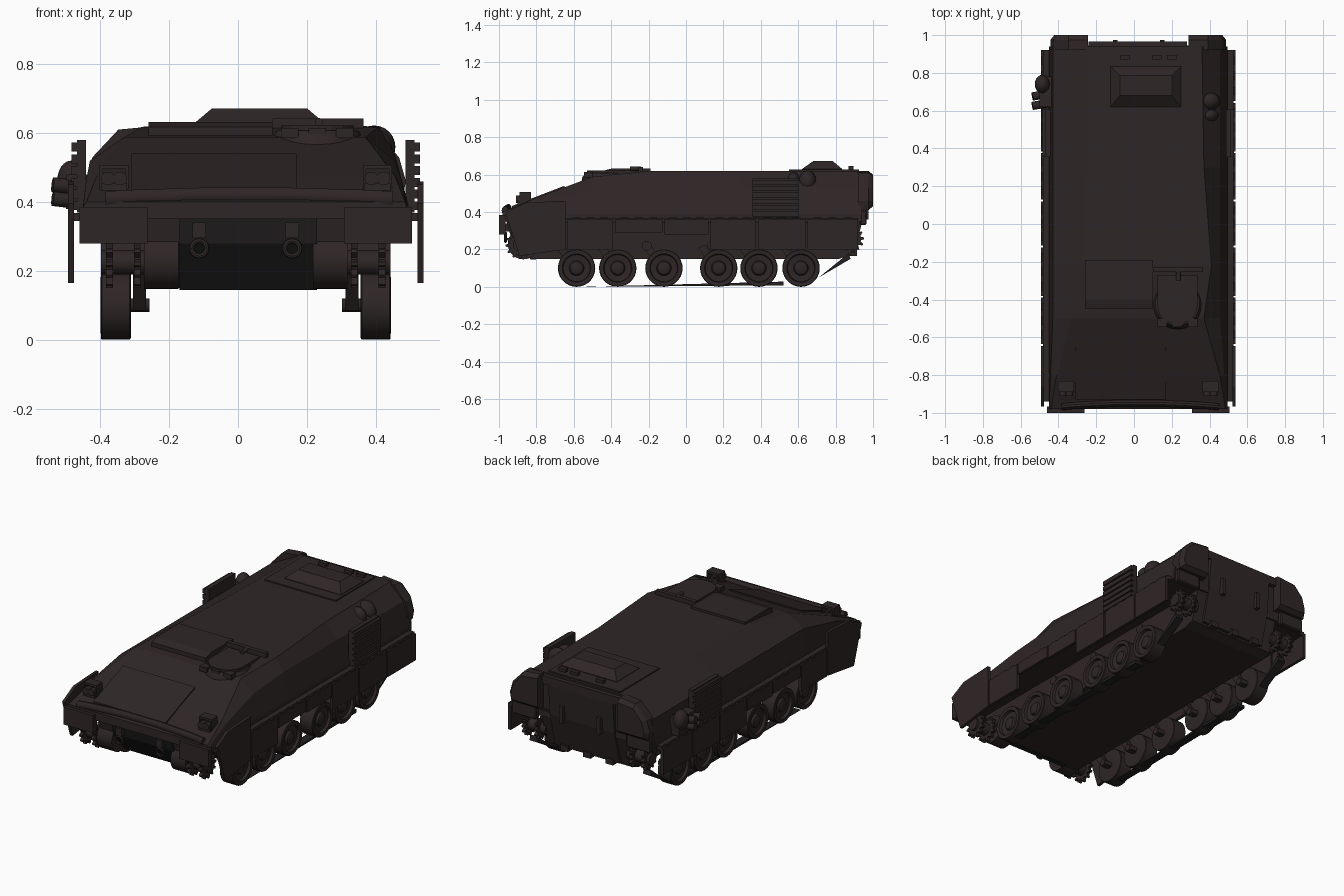
import bpy, bmesh, math
from mathutils import Vector

if "Cube" in bpy.data.objects:
    bpy.data.objects.remove(bpy.data.objects["Cube"])

CX = 0.0225  # the hull sits slightly off centre

def material(name, c):
    m = bpy.data.materials.new(name)
    m.diffuse_color = (*c, 1)
    m.use_nodes = True
    m.node_tree.nodes["Principled BSDF"].inputs["Base Color"].default_value = m.diffuse_color
    return m

BODY = material("dark brown paint", (0.028, 0.019, 0.019))
DARK = material("blackened steel", (0.016, 0.014, 0.014))

def make(name, verts, faces, mat=BODY, bevel=0, smooth=False):
    me = bpy.data.meshes.new(name)
    me.from_pydata([tuple(v) for v in verts], [], faces)
    bm = bmesh.new(); bm.from_mesh(me)
    bmesh.ops.recalc_face_normals(bm, faces=bm.faces)
    if bevel:
        bmesh.ops.bevel(bm, geom=bm.edges[:], offset=bevel, segments=1, affect='EDGES')
    bm.to_mesh(me); bm.free()
    me.materials.append(mat)
    ob = bpy.data.objects.new(name, me)
    bpy.context.collection.objects.link(ob)
    if smooth:
        bpy.ops.object.select_all(action='DESELECT')
        ob.select_set(True)
        bpy.context.view_layer.objects.active = ob
        bpy.ops.object.shade_smooth_by_angle(angle=math.radians(35))
    return ob

def loft(name, rings, **kw):
    n = len(rings[0])
    verts = [v for r in rings for v in r]
    faces = [(i*n+j, i*n+(j+1) % n, (i+1)*n+(j+1) % n, (i+1)*n+j)
             for i in range(len(rings)-1) for j in range(n)]
    faces += [tuple(range(n)), tuple(range((len(rings)-1)*n, len(rings)*n))]
    return make(name, verts, faces, **kw)

def box(name, x0, x1, y0, y1, z0, z1, **kw):
    return loft(name, [[(x0, y0, z), (x1, y0, z), (x1, y1, z), (x0, y1, z)] for z in (z0, z1)], **kw)

def side_prism(name, pts, x0, x1, **kw):      # outline in y, z
    return loft(name, [[(x, y, z) for y, z in pts] for x in (x0, x1)], **kw)

def lathe(name, profile, centre, axis=(1, 0, 0), n=28, **kw):  # profile: along, radius
    rot = Vector((0, 0, 1)).rotation_difference(Vector(axis)).to_matrix()
    rings = [[Vector(centre) + rot @ Vector((r*math.cos(a), r*math.sin(a), d))
              for a in (2*math.pi*k/n for k in range(n))] for d, r in profile]
    return loft(name, rings, smooth=True, **kw)

def rod(name, a, b, r, n=12, **kw):
    d = Vector(b) - Vector(a)
    return lathe(name, [(0, r), (d.length, r)], a, d.normalized(), n, **kw)

def mx(s, *xs):                                # mirrored x pair, sorted
    return sorted(CX + s*x for x in xs)

def glacis(y):
    return 0.41 + 0.385*(y + 0.97)

# Upper hull: lofted cross sections from nose to tail
sections = [  # y, z1, left mid x/z, left top x, top z, right top x, right mid x/z
    (-0.98, .375, -.450, .385, -.44, .400, .485, .490, .385),
    (-0.80, .390, -.442, .455, -.41, .476, .455, .478, .455),
    (-0.50, .390, -.430, .520, -.33, .588, .370, .455, .520),
    (-0.22, .390, -.430, .520, -.28, .618, .410, .455, .540),
    (0.30, .390, -.430, .520, -.25, .620, .370, .455, .540),
    (0.94, .390, -.430, .520, -.24, .620, .360, .455, .530)]
loft("upper_hull", [[(-.45, y, .35), (-.45, y, z1), (lx, y, lz), (tx, y, tz),
                     (rt, y, tz), (rx, y, rz), (.495, y, z1), (.495, y, .35)]
                    for y, z1, lx, lz, tx, tz, rt, rx, rz in sections])

# Lower hull tub
side_prism("lower_hull", [(-.95, .38), (-.93, .28), (-.82, .15), (.82, .15), (.88, .17), (.945, .40)],
           CX-.285, CX+.285)
side_prism("front_lower_plate", [(-.96, .35), (-.94, .28), (-.83, .145), (-.8, .145), (-.9, .35)],
           -.17, .23, mat=DARK)
box("nose_plate", -.26, .32, -.965, -.9, .35, .39)

# Rear ramp with hinges and latches
side_prism("rear_door", [(.945, .58), (.965, .56), (.95, .38), (.90, .18), (.87, .18), (.93, .40)], -.19, .24)
for x in (-.13, .02, .17):
    box("door_hinge", x-.025, x+.025, .87, .915, .165, .20)
for x in (-.10, .15):
    box("door_latch", x-.012, x+.012, .95, .975, .36, .46)
box("rear_upper_plate", -.24, .28, .93, .965, .56, .61)

# Running gear and side fittings on both sides
wheel = [(-.044, .03), (-.044, .085), (-.043, .097), (-.040, .1), (.040, .1), (.043, .097), (.044, .082),
         (.042, .076), (.026, .072), (.022, .040), (.034, .034), (.040, .022), (.040, .002)]
for s in (-1, 1):
    side = "left" if s < 0 else "right"
    ax = (s, 0, 0)
    X = CX + s*.377
    for y in (-.585, -.365, -.118, .175, .39, .615):
        lathe(side+"_road_wheel", wheel, (X, y, .1), ax)
        x0, x1 = mx(s, .29, .328)
        side_prism(side+"_suspension_arm", [(y-.02, .085), (y+.02, .08), (y-.07, .225), (y-.11, .21)], x0, x1)
        rod(side+"_axle", (CX+s*.28, y, .1), (X, y, .1), .02)
    for y in (-.21, .14, .55):
        rod(side+"_return_roller", (CX+s*.28, y, .22), (CX+s*.40, y, .22), .026, 16)
    # toothed drive sprocket in front and idler at the back
    for y, z, r in ((-.89, .225, .075), (.885, .255, .068)):
        for off in (.315, .395):
            ring = [(r*(1 if k % 4 < 2 else .74), 2*math.pi*k/48) for k in range(48)]
            loft(side+"_sprocket_ring", [[(CX+s*off+d, y+q*math.cos(a), z+q*math.sin(a)) for q, a in ring]
                                         for d in (-.01, .01)])
        rod(side+"_sprocket_hub", (CX+s*.27, y, z), (CX+s*.42, y, z), .036, 20)
    rod(side+"_final_drive", (CX+s*.195, -.87, .23), (CX+s*.295, -.87, .23), .083, 28)
    # loose track remains
    x0, x1 = mx(s, .352, .402)
    side_prism(side+"_track_strip", [(-.55, .0), (.52, .008), (.52, .028)], x0, x1, mat=DARK)
    side_prism(side+"_track_end", [(.71, .05), (.88, .15), (.87, .18)], x0, x1, mat=DARK)

    # fender, skirt panels and hinges
    x0, x1 = mx(s, .465, .505)
    box(side+"_fender_strip", x0, x1, -.94, .92, .345, .368)
    x0, x1 = mx(s, .498, .516)
    side_prism(side+"_front_skirt", [(-.965, .395), (-.86, .45), (-.645, .46), (-.645, .20), (-.89, .165)], x0, x1)
    for a, b, z in ((-.635, -.39, .2), (-.38, -.125, .29), (-.115, .12, .28), (.13, .375, .2),
                    (.385, .64, .2), (.65, .92, .2)):
        box(side+"_skirt_panel", x0, x1, a, b, z, .36)
        for t in (.2, .5, .8):
            y = a + (b-a)*t
            rod(side+"_skirt_hinge", (CX+s*.505, y-.022, .362), (CX+s*.505, y+.022, .362), .009, 8)
    x0, x1 = mx(s, .285, .482)
    box(side+"_front_mudguard", x0, x1, -1.0, -.965, .28, .385)

    # louvred side grille: thin upright frame with slats
    x0, x1 = mx(s, .464, .490)
    box(side+"_grille_plate", x0, x1, .355, .605, .37, .58)
    x0, x1 = mx(s, .485, .506)
    for k in range(6):
        z = .376 + k*.034
        box(side+"_grille_slat", x0, x1, .355, .605, z, z+.026)

    # headlamp cluster behind a guard frame
    x0, x1 = mx(s, .345, .42)
    box(side+"_lamp_base", x0, x1, -.90, -.82, .43, .455)
    box(side+"_lamp_hood", x0, x1, -.89, -.83, .495, .508)
    for xx in (.345, .42):
        a, b = mx(s, xx-.004, xx+.004)
        box(side+"_lamp_guard", a, b, -.89, -.83, .43, .508)
    for xx in (.365, .40):
        lathe(side+"_headlamp", [(0, .012), (.035, .020), (.06, .020)], (CX+s*xx, -.85, .468), (0, -1, 0), 14)

    # rear corner stowage pod
    loft(side+"_rear_pod", [[(CX+s*x, y, z) for x, z in
                             ((.265, .41+d), (.455-d, .41+d), (.465-d, .46), (.445-d, .53), (.37, .61-d), (.265, .62-d))]
                            for y, d in ((.92, 0), (.975, 0), (1.0, .02))])
    x0, x1 = mx(s, .30, .46)
    box(side+"_rear_lamp_bracket", x0, x1, .93, .965, .33, .41, bevel=.006)

    # tow hook: lug and ring
    hx = CX + s*.135
    box(side+"_tow_lug", hx-.02, hx+.02, -.975, -.93, .295, .34)
    bpy.ops.mesh.primitive_torus_add(location=(hx, -.965, .265), rotation=(math.pi/2, 0, 0), major_radius=.022,
                                     minor_radius=.008, major_segments=16, minor_segments=8)
    bpy.context.object.name = side+"_tow_ring"
    bpy.context.object.data.materials.append(BODY)

# Folded wave breaker across the nose
loft("wave_breaker", [[(x, -.968+.018*math.cos(a)+b, .408+b*.6+.024*math.sin(a)) for a in
                       (2*math.pi*k/10 for k in range(10))]
                      for x, b in ((-.385, 0), (-.30, .008), (-.1, .018), (.14, .018), (.36, .008), (.45, 0))], smooth=True)

# Glacis access panel
def slope_plate(name, x0, x1, y0, y1, h):
    side_prism(name, [(y0, glacis(y0)-.02), (y0, glacis(y0)+h), (y1, glacis(y1)+h), (y1, glacis(y1)-.02)], x0, x1)
slope_plate("glacis_panel", -.31, .17, -.93, -.65, .007)

# Roof plates
side_prism("driver_roof_plate", [(-.45, .57), (-.45, .618), (-.40, .632), (-.19, .632), (-.19, .58)], -.26, .10)
box("rear_roof_plate", -.21, .265, .55, .925, .60, .627)
loft("rear_roof_cover", [[(x0, y0, z), (x1, y0, z), (x1, y1, z), (x0, y1, z)] for x0, x1, y0, y1, z in
                         ((-.125, .25, .62, .835, .62), (-.125, .25, .62, .835, .63), (-.075, .20, .68, .785, .672))])
for x in (-.05, .12, .20):
    box("roof_handle", x-.025, x+.025, .87, .895, .62, .646)

# Commander cupola with U-shaped hatch and cross bar
lathe("cupola_ring", [(0, .14), (.035, .135), (.058, .118), (.058, .02)], (.23, -.42, .55), (0, 0, 1), 24)
U = [(.125, -.27), (.125, -.44)] + [(.23-.105*math.cos(a), -.44-.09*math.sin(a)) for a in
     (math.pi*k/8 for k in range(1, 8))] + [(.335, -.44), (.335, -.27)]
loft("cupola_hatch", [[(x, y, z) for x, y in U] for z in (.60, .622)])
for x in (.15, .23, .31):
    box("cupola_periscope", x-.025, x+.025, -.545, -.50, .585, .615)
box("hatch_bar", .10, .365, -.255, -.23, .612, .642)
rod("hatch_hinge", (.235, -.24, .632), (.235, -.30, .632), .012)

# Rounded ventilator on the right rear roof edge
def dome(name, c, scale):
    bpy.ops.mesh.primitive_uv_sphere_add(segments=20, ring_count=12, radius=1, location=c, scale=scale)
    o = bpy.context.object
    o.name = name
    o.data.materials.append(BODY)
    bpy.ops.object.shade_smooth()
dome("roof_ventilator", (.395, .65, .56), (.062, .048, .062))
dome("roof_ventilator_cap", (.395, .575, .56), (.052, .035, .052))

# Grenade launcher cluster and lamp on the left rear wall
dome("left_wall_pod", (-.485, .74, .46), (.04, .05, .06))
for z in (.40, .44):
    for y in (.64, .69):
        rod("grenade_tube", (-.45, y, z), (-.538, y-.015, z+.01), .022, 14)
box("grenade_bracket", -.50, -.43, .62, .78, .38, .48)
